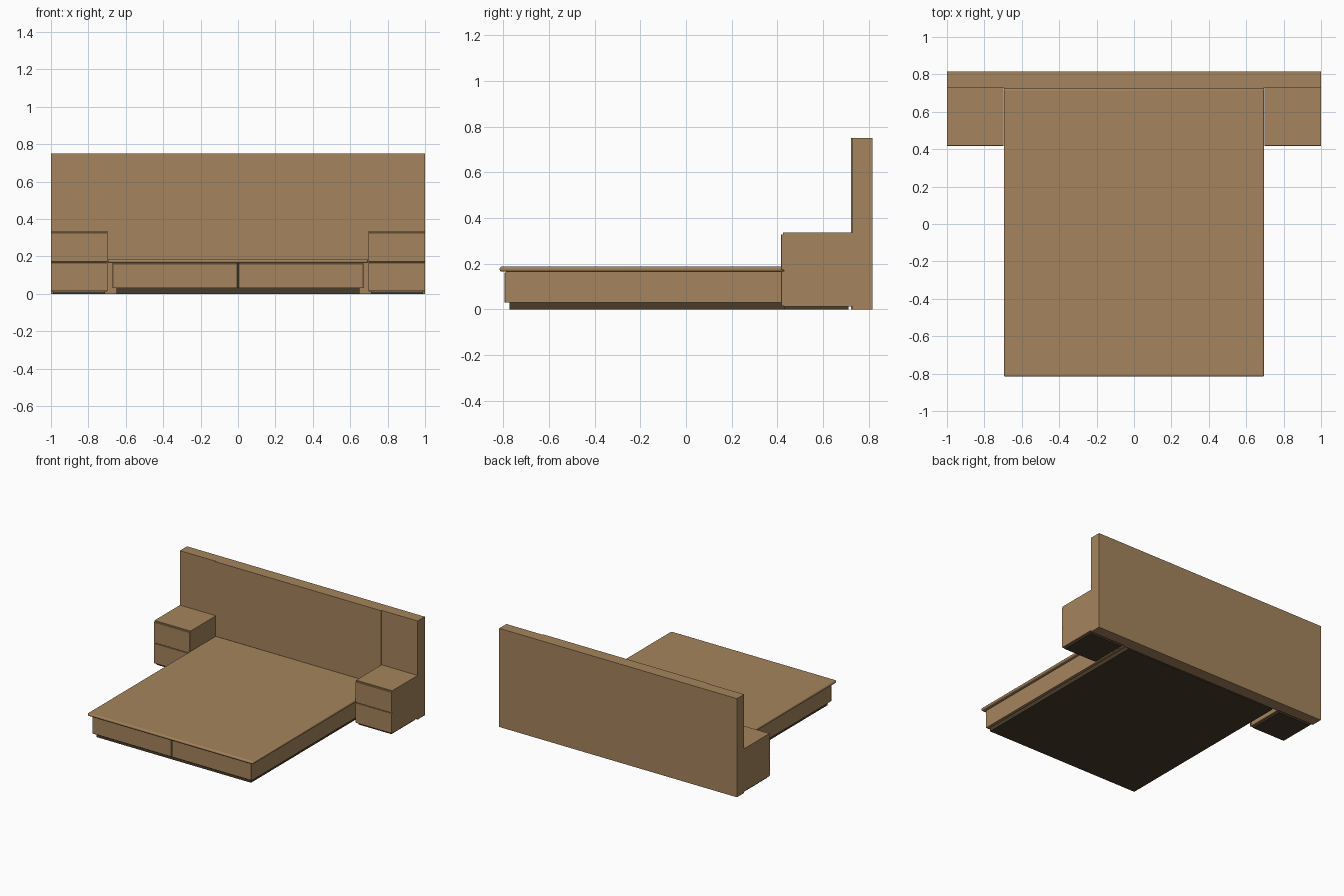
import bpy

if "Cube" in bpy.data.objects:
    bpy.data.objects.remove(bpy.data.objects["Cube"])


def material(name, colour):
    m = bpy.data.materials.new(name)
    m.diffuse_color = (*colour, 1)
    m.use_nodes = True
    m.node_tree.nodes["Principled BSDF"].inputs["Base Color"].default_value = m.diffuse_color
    return m


wood = material("warm oak", (0.376, 0.231, 0.109))
dark = material("dark plinth brown", (0.066, 0.046, 0.024))


def box(name, x, y, z, mat=wood, bevel=0.0, segments=1):
    """Box from (min, max) ranges, with optional rounded edges."""
    bpy.ops.mesh.primitive_cube_add(size=1, location=[sum(r) / 2 for r in (x, y, z)])
    ob = bpy.context.object
    ob.name = name
    ob.scale = [r[1] - r[0] for r in (x, y, z)]
    bpy.ops.object.transform_apply(location=False, rotation=False, scale=True)
    ob.data.materials.append(mat)
    if bevel:
        mod = ob.modifiers.new("rounded edges", "BEVEL")
        mod.width = bevel
        mod.segments = segments
        if segments > 1:
            bpy.ops.object.shade_smooth_by_angle()
    return ob


def side_range(s, a, b):
    """Mirror an x range to the left (-1) or right (1)."""
    return tuple(sorted((s * a, s * b)))


# Headboard: slightly proud centre panel between two side panels
box("headboard_centre", (-0.696, 0.696), (0.723, 0.816), (0, 0.75))

# Bed platform, base and recessed plinth
box("platform_top", (-0.696, 0.696), (-0.816, 0.723), (0.165, 0.187), bevel=0.009, segments=3)
box("bed_base", (-0.67, 0.67), (-0.788, 0.723), (0.03, 0.166))
box("bed_plinth", (-0.65, 0.65), (-0.772, 0.712), (0, 0.031), dark)
box("bed_drawer_gap", (-0.01, 0.01), (-0.789, -0.785), (0.032, 0.164), dark)

for s, side in ((-1, "left"), (1, "right")):
    box(f"headboard_panel_{side}", side_range(s, 0.696, 1), (0.73, 0.816), (0, 0.75))
    box(f"bed_drawer_front_{side}", side_range(s, 0.0035, 0.67),
        (-0.795, -0.787), (0.03, 0.162), bevel=0.002)

    # Nightstand with two drawer fronts and a recessed plinth
    xr = side_range(s, 0.697, 1)
    box(f"nightstand_body_{side}", xr, (0.43, 0.731), (0.012, 0.336))
    box(f"nightstand_top_edge_{side}", xr, (0.425, 0.431), (0.327, 0.336))
    box(f"nightstand_lower_drawer_{side}", xr, (0.417, 0.431), (0.014, 0.167), bevel=0.0015)
    box(f"nightstand_upper_drawer_{side}", xr, (0.417, 0.431), (0.171, 0.328), bevel=0.0015)
    box(f"nightstand_drawer_gap_{side}", side_range(s, 0.705, 0.992),
        (0.422, 0.43), (0.166, 0.172), dark)
    box(f"nightstand_plinth_{side}", side_range(s, 0.71, 0.988), (0.432, 0.712), (0, 0.013), dark)
